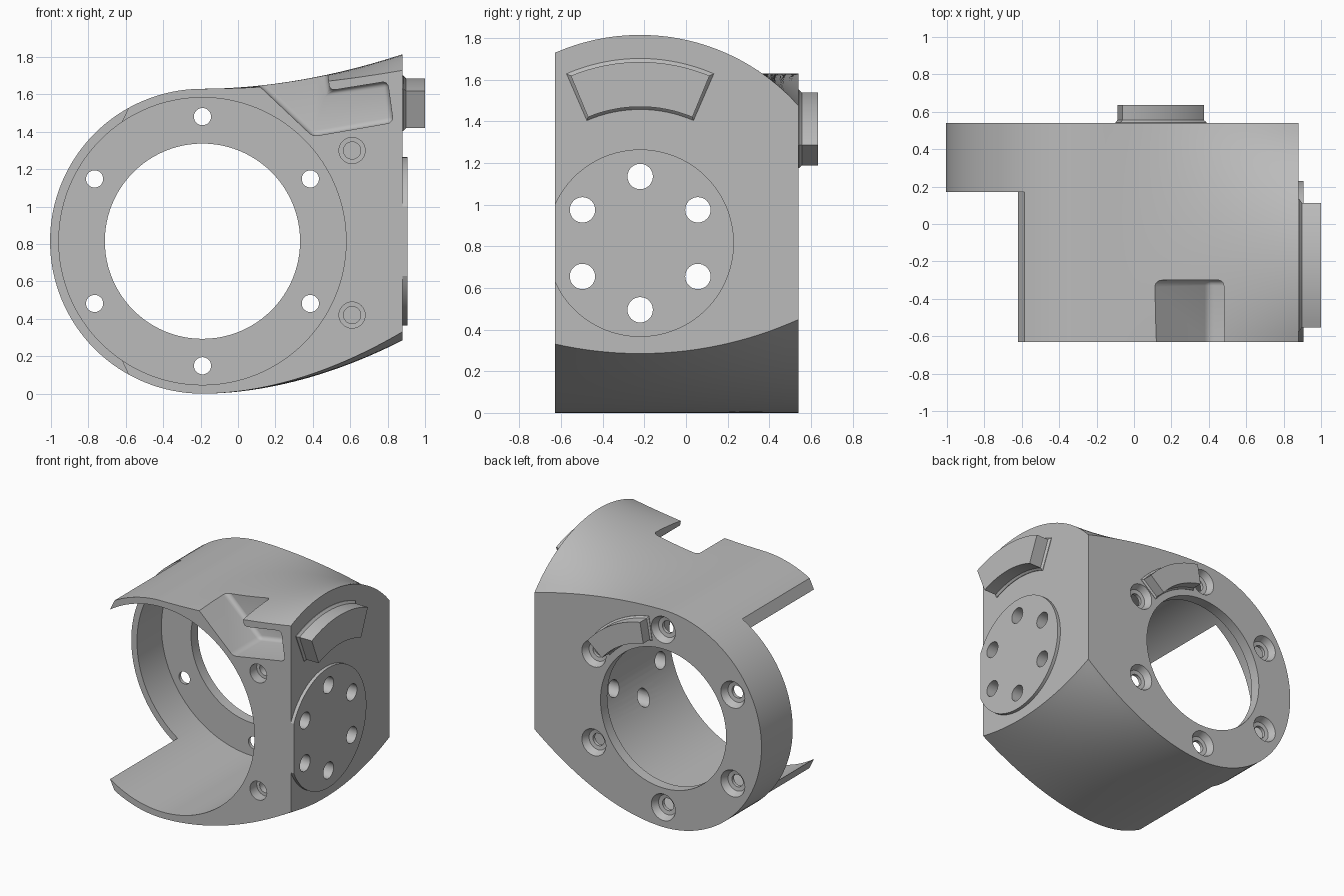
import bpy, bmesh
from math import sin, cos, pi, radians, sqrt

cube = bpy.data.objects.get("Cube")
if cube:
    bpy.data.objects.remove(cube, do_unlink=True)

grey = bpy.data.materials.new("satin grey")
grey.use_nodes = True
colour = (0.5, 0.5, 0.5, 1)
grey.diffuse_color = colour
grey.node_tree.nodes["Principled BSDF"].inputs["Base Color"].default_value = colour

FRONT, BACK, SIDE = -0.63, 0.54, 0.88   # main body limits
CX, CZ, R = -0.19, 0.815, 0.815         # ring centre and radius
PY = -0.22                              # side flange centre


def loft(name, rings):
    """Skin a list of equal point rings and cap both ends."""
    bm = bmesh.new()
    loops = [[bm.verts.new(p) for p in ring] for ring in rings]
    n = len(loops[0])
    for a, b in zip(loops, loops[1:]):
        for i in range(n):
            j = (i + 1) % n
            bm.faces.new((a[i], a[j], b[j], b[i]))
    bm.faces.new(loops[0])
    bm.faces.new(loops[-1])
    bmesh.ops.recalc_face_normals(bm, faces=bm.faces)
    mesh = bpy.data.meshes.new(name)
    bm.to_mesh(mesh)
    bm.free()
    obj = bpy.data.objects.new(name, mesh)
    bpy.context.collection.objects.link(obj)
    mesh.materials.append(grey)
    return obj


def prism(name, axis, sections):
    """Sections are (depth, 2D outline) along the x or y axis."""
    place = (lambda d, p: (d, p[0], p[1])) if axis == "x" else (lambda d, p: (p[0], d, p[1]))
    return loft(name, [[place(d, p) for p in pts] for d, pts in sections])


def arc(cx, cz, r, start, end, n):
    return [(cx + r * cos(start + (end - start) * i / n),
             cz + r * sin(start + (end - start) * i / n)) for i in range(n + 1)]


def circle(cx, cz, r, n=32):
    return arc(cx, cz, r, 0, 2 * pi, n)[:-1]


def sector(cx, cz, r0, r1, mid, half):
    a, b = radians(mid - half), radians(mid + half)
    return arc(cx, cz, r1, a, b, 16) + arc(cx, cz, r0, b, a, 16)


def activate(obj):
    bpy.ops.object.select_all(action="DESELECT")
    obj.select_set(True)
    bpy.context.view_layer.objects.active = obj


def cut(target, cutter, keep=False):
    activate(target)
    mod = target.modifiers.new("cut", "BOOLEAN")
    mod.operation, mod.solver, mod.object = "DIFFERENCE", "EXACT", cutter
    bpy.ops.object.modifier_apply(modifier=mod.name)
    if not keep:
        bpy.data.objects.remove(cutter, do_unlink=True)


# Housing: half round on the left, swept into an arched side face
def outline(y):
    dy = y - PY
    top = CZ - 0.02 + sqrt(1.02 ** 2 - dy * dy)
    low = 0.285 + 1.85 - sqrt(1.85 ** 2 - dy * dy)
    steps = [i / 28 for i in range(1, 29)]
    xs = [(CX + (SIDE - CX) * t, t ** 1.9) for t in steps]
    bottom = [(x, low * f) for x, f in xs]
    upper = [(x, 2 * R + (top - 2 * R) * f) for x, f in xs]
    return arc(CX, CZ, R, pi / 2, 3 * pi / 2, 64) + bottom + upper[::-1]


ys = [FRONT + (BACK - FRONT) * i / 24 for i in range(25)]
housing = prism("housing", "y", [(y, outline(y)) for y in ys])

# Large cavity, bore and open left front
cut(housing, prism("cavity_cutter", "y", [(d, circle(CX, CZ, 0.768, 128)) for d in (-0.8, 0.46)]))
cut(housing, prism("bore_cutter", "y", [(d, circle(CX, CZ, 0.522, 96)) for d in (0.3, 0.7)]))
opening = [(-0.504, 1.7), (-0.62, 1.454), (-0.62, 0.176), (-0.504, -0.07), (-1.3, -0.07), (-1.3, 1.7)]
cut(housing, prism("opening_cutter", "y", [(d, opening) for d in (-0.9, 0.17)]))

# Undercut pocket with rounded edges in the upper front
pocket_shape = [(-0.04, 1.79), (0.4, 1.375), (0.83, 1.45), (0.8, 1.67), (0.49, 1.62), (0.47, 1.79)]
pocket = prism("pocket_cutter", "y", [(d, pocket_shape) for d in (-0.8, -0.3)])
activate(pocket)
bevel = pocket.modifiers.new("round", "BEVEL")
bevel.width, bevel.segments = 0.03, 4
bpy.ops.object.modifier_apply(modifier=bevel.name)
cut(housing, pocket)

# Countersunk screw holes in the ring
for k in range(6):
    a = radians(30 + 60 * k)
    x, z = CX + 0.666 * cos(a), CZ + 0.666 * sin(a)
    hole = [(0.4, 0.046), (0.485, 0.046), (0.49, 0.075), (0.541, 0.1), (0.6, 0.1)]
    cut(housing, prism("screw_cutter", "y", [(d, circle(x, z, r)) for d, r in hole]))

# Stepped blind holes in the front face
for z in (1.3, 0.42):
    step = [(-0.7, 0.07), (-0.55, 0.07), (-0.549, 0.046), (-0.42, 0.046)]
    cut(housing, prism("blind_cutter", "y", [(d, circle(0.61, z, r)) for d, r in step]))

# Round side flange, trimmed flush with the front face
trim = radians(155.6)
flange = prism("side_flange", "x", [(d, arc(PY, CZ, 0.45, -trim, trim, 80)) for d in (SIDE, 0.905)])
for k in range(6):
    a = radians(30 + 60 * k)
    ring = circle(PY + 0.32 * cos(a), CZ + 0.32 * sin(a), 0.061)
    drill = prism("flange_cutter", "x", [(d, ring) for d in (0.3, 1.0)])
    cut(housing, drill, keep=True)
    cut(flange, drill)

# Curved locating keys with a flared foot
side_key = prism("side_key", "x", [
    (SIDE - 0.01, sector(PY, CZ, 0.642, 0.887, 90, 23.5)),
    (SIDE + 0.004, sector(PY, CZ, 0.642, 0.887, 90, 23.5)),
    (SIDE + 0.018, sector(PY, CZ, 0.655, 0.87, 90, 22.5)),
    (1.0, sector(PY, CZ, 0.655, 0.87, 90, 22.5))])
back_key = prism("back_key", "y", [
    (BACK - 0.01, sector(CX, CZ, 0.57, 0.747, 60, 20.8)),
    (BACK + 0.003, sector(CX, CZ, 0.57, 0.747, 60, 20.8)),
    (BACK + 0.016, sector(CX, CZ, 0.58, 0.735, 60, 20)),
    (0.635, sector(CX, CZ, 0.58, 0.735, 60, 20))])

for part in (housing, flange, side_key, back_key):
    activate(part)
    bpy.ops.object.shade_smooth_by_angle(angle=radians(25))
